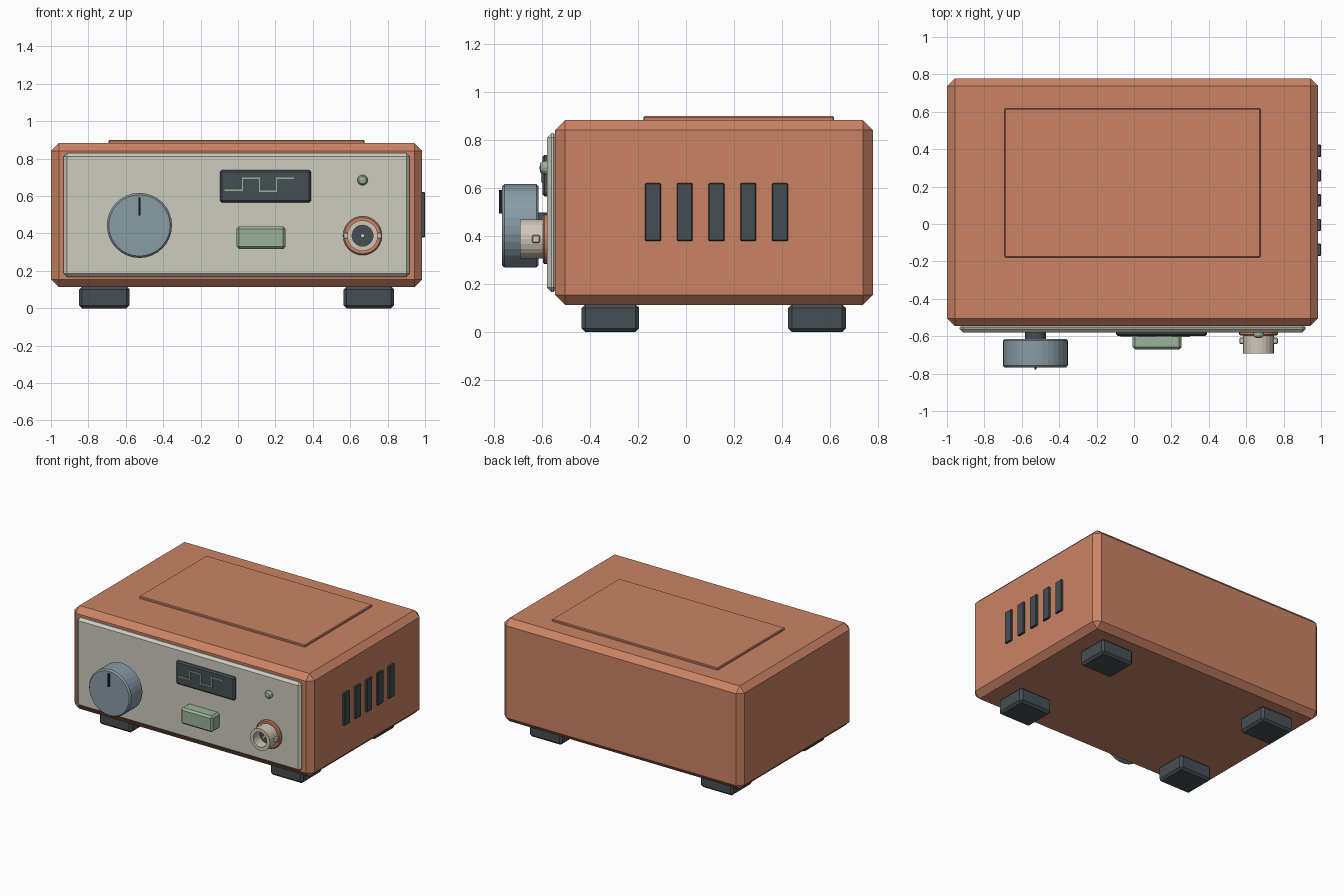
import bpy, bmesh, math
from mathutils import Matrix

if "Cube" in bpy.data.objects:
    bpy.data.objects.remove(bpy.data.objects["Cube"])


def material(name, r, g, b):
    def lin(c):
        c /= 255
        return c / 12.92 if c <= 0.04045 else ((c + 0.055) / 1.055) ** 2.4
    m = bpy.data.materials.new(name)
    m.diffuse_color = (lin(r), lin(g), lin(b), 1)
    m.use_nodes = True
    m.node_tree.nodes["Principled BSDF"].inputs["Base Color"].default_value = m.diffuse_color
    return m


COPPER = material("copper_orange", 203, 131, 101)
PANEL = material("warm_grey", 204, 204, 190)
BLUE = material("blue_grey", 137, 156, 165)
DARK = material("charcoal", 70, 79, 84)
GREEN = material("soft_green", 155, 178, 155)
METAL = material("pale_metal", 208, 199, 184)
BLACK = material("near_black", 26, 29, 32)


def finish(name, bm, mat):
    bmesh.ops.recalc_face_normals(bm, faces=bm.faces)
    mesh = bpy.data.meshes.new(name)
    bm.to_mesh(mesh)
    bm.free()
    mesh.materials.append(mat)
    ob = bpy.data.objects.new(name, mesh)
    bpy.context.collection.objects.link(ob)
    return ob


def box(name, xs, ys, zs, mat, bevel=0.0):
    """Box between limits, with chamfered edges."""
    bm = bmesh.new()
    bmesh.ops.create_cube(bm, size=1)
    for v in bm.verts:
        for i, (a, b) in enumerate((xs, ys, zs)):
            v.co[i] = (a + b) / 2 + v.co[i] * (b - a)
    if bevel:
        bmesh.ops.bevel(bm, geom=bm.edges[:], offset=bevel, segments=1,
                        affect='EDGES', profile=0.5)
    return finish(name, bm, mat)


def lathe(name, x, z, profile, mat, sides=32):
    """Turn (radius, y) points about an axis running front to back."""
    bm = bmesh.new()
    rings = []
    for r, y in profile:
        if r == 0:
            rings.append([bm.verts.new((x, y, z))] * sides)
            continue
        rings.append([bm.verts.new((x + r * math.cos(2 * math.pi * i / sides), y,
                                    z + r * math.sin(2 * math.pi * i / sides)))
                      for i in range(sides)])
    for a, b in zip(rings, rings[1:]):
        for i in range(sides):
            j = (i + 1) % sides
            bm.faces.new(list(dict.fromkeys((a[i], a[j], b[j], b[i]))))
    return finish(name, bm, mat)


# Case, raised lid plate and front panel
box("case", (-1.0, 0.985), (-0.546, 0.779), (0.113, 0.884), COPPER, 0.042)
box("lid_plate", (-0.693, 0.677), (-0.178, 0.617), (0.878, 0.9), COPPER, 0.005)
box("front_panel", (-0.932, 0.918), (-0.579, -0.535), (0.167, 0.829), PANEL, 0.018)

# Feet
for i, x in enumerate((-0.714, 0.7)):
    for j, y in enumerate((-0.315, 0.546)):
        box(f"foot_{i}{j}", (x - 0.135, x + 0.135), (y - 0.12, y + 0.12),
            (0, 0.116), DARK, 0.016)

# Side vents
for i in range(5):
    y = -0.138 + 0.1325 * i
    box(f"vent_{i}", (0.975, 1.0), (y - 0.033, y + 0.033), (0.379, 0.621), DARK, 0.004)

# Dial with shaft and pointer
KX, KZ = -0.527, 0.443
lathe("dial_shaft", KX, KZ, [(0, -0.57), (0.056, -0.57), (0.056, -0.62), (0, -0.62)], DARK, 24)
lathe("dial", KX, KZ, [(0, -0.614), (0.164, -0.614), (0.174, -0.624), (0.174, -0.756),
                       (0.164, -0.767), (0, -0.767)], BLUE)
box("dial_pointer", (KX - 0.006, KX + 0.006), (-0.779, -0.766), (0.495, 0.592), BLACK)

# Display with square wave trace
box("display", (-0.096, 0.39), (-0.599, -0.57), (0.565, 0.739), DARK, 0.01)
wave = [(-0.068, 0.631), (0.024, 0.631), (0.024, 0.695), (0.115, 0.695),
        (0.115, 0.626), (0.206, 0.626), (0.206, 0.695), (0.295, 0.695)]
T = 0.0035
for i, ((x0, z0), (x1, z1)) in enumerate(zip(wave, wave[1:])):
    box(f"trace_{i}", (min(x0, x1) - T, max(x0, x1) + T), (-0.605, -0.598),
        (min(z0, z1) - T, max(z0, z1) + T), GREEN)

# Push button and indicator lamp
box("push_button", (-0.008, 0.255), (-0.671, -0.57), (0.317, 0.438), GREEN, 0.014)
lathe("indicator_lamp", 0.666, 0.685, [(0, -0.57), (0.028, -0.57), (0.028, -0.595),
                                       (0.02, -0.607), (0, -0.611)], GREEN, 16)

# Round socket: collar, hollow barrel, core, pin and locking lugs
SX, SZ = 0.666, 0.388
lathe("socket_collar", SX, SZ, [(0, -0.57), (0.104, -0.57), (0.104, -0.59),
                                (0.097, -0.597), (0, -0.597)], COPPER)
lathe("socket_barrel", SX, SZ, [(0.082, -0.59), (0.082, -0.692), (0.056, -0.692),
                                (0.056, -0.59), (0.082, -0.59)], METAL, 24)
lathe("socket_core", SX, SZ, [(0, -0.59), (0.057, -0.59), (0.057, -0.615), (0, -0.615)], DARK, 24)
lathe("socket_pin", SX, SZ, [(0, -0.61), (0.011, -0.61), (0.011, -0.655), (0, -0.655)], METAL, 12)
for side in (-1, 1):
    a, b = SX + side * 0.07, SX + side * 0.103
    box("lug_left" if side < 0 else "lug_right", (min(a, b), max(a, b)),
        (-0.641, -0.608), (SZ - 0.016, SZ + 0.016), METAL, 0.004)
